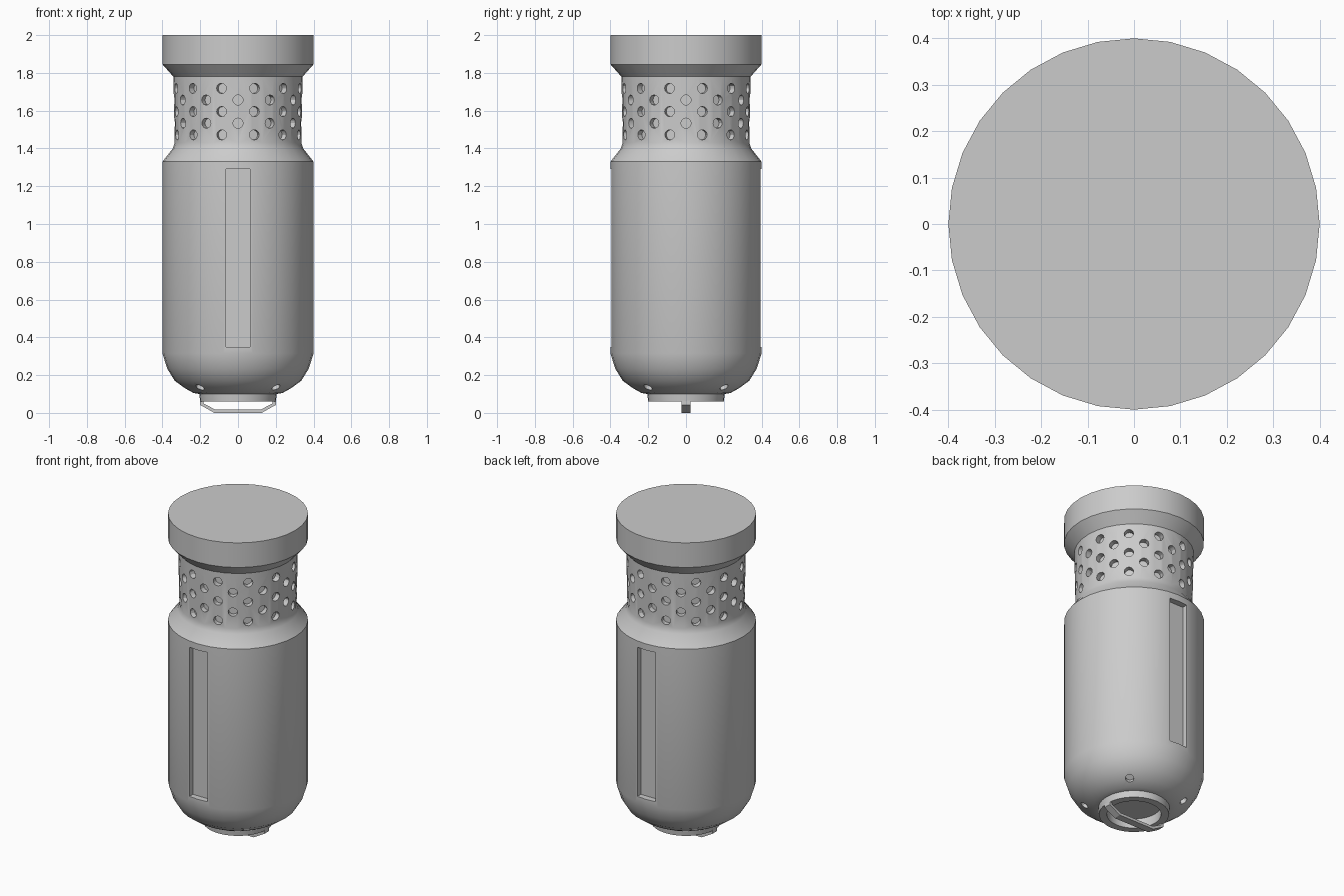
import bpy, bmesh, math
from mathutils import Matrix, Vector

if "Cube" in bpy.data.objects:
    bpy.data.objects.remove(bpy.data.objects["Cube"])

SIDES = 32


def finish(name, bm):
    bmesh.ops.recalc_face_normals(bm, faces=bm.faces)
    me = bpy.data.meshes.new(name)
    bm.to_mesh(me)
    bm.free()
    ob = bpy.data.objects.new(name, me)
    bpy.context.collection.objects.link(ob)
    return ob


def lathe(name, profile):
    """Revolve (radius, z) points; both ends are closed with a cap."""
    bm = bmesh.new()
    rings = [[bm.verts.new((r * math.cos(2 * math.pi * i / SIDES),
                            r * math.sin(2 * math.pi * i / SIDES), z))
              for i in range(SIDES)] for r, z in profile]
    for a, b in zip(rings, rings[1:]):
        for i in range(SIDES):
            j = (i + 1) % SIDES
            bm.faces.new((a[i], a[j], b[j], b[i]))
    bm.faces.new(rings[0])
    bm.faces.new(rings[-1])
    return finish(name, bm)


def add_hole(bm, angle, radius, z, size, depth, tilt=0.0):
    """Round plug centred on the surface, pointing outwards and tilted down."""
    out = Vector((math.sin(angle) * math.cos(tilt), -math.cos(angle) * math.cos(tilt), -math.sin(tilt)))
    pos = Vector((radius * math.sin(angle), -radius * math.cos(angle), z))
    m = Matrix.Translation(pos) @ out.to_track_quat('Z', 'Y').to_matrix().to_4x4()
    bmesh.ops.create_cone(bm, cap_ends=True, segments=12, radius1=size,
                          radius2=size, depth=2 * depth, matrix=m)


# Bottle body with recessed base, rounded bottom, neck and cap
body = lathe("bottle_body", [
    (0.155, 0.12), (0.155, 0.06), (0.20, 0.06), (0.205, 0.10), (0.235, 0.105),
    (0.28, 0.13), (0.335, 0.17), (0.375, 0.235), (0.40, 0.315), (0.40, 1.33),
    (0.345, 1.40), (0.335, 1.43), (0.342, 1.78), (0.40, 1.845), (0.40, 2.0)])

# Cutter: staggered neck holes, drain holes and the two long windows
bm = bmesh.new()
for row in range(5):
    for k in range(12):
        offset = 0.5 if row % 2 == 0 else 0.0
        add_hole(bm, math.radians(30 * (k + offset)), 0.338, 1.472 + row * 0.0615, 0.027, 0.035)
for k in range(4):
    add_hole(bm, math.radians(45 + 90 * k), 0.285, 0.134, 0.024, 0.03, math.radians(55))
for side in (-1, 1):
    m = Matrix.Translation((0, side * 0.405, 0.82)) @ Matrix.Diagonal((0.125, 0.09, 0.94, 1))
    bmesh.ops.create_cube(bm, size=1, matrix=m)
cutter = finish("recess_cutter", bm)
cutter.hide_render = True

mod = body.modifiers.new("recesses", 'BOOLEAN')
mod.operation = 'DIFFERENCE'
mod.solver = 'EXACT'
mod.object = cutter
bpy.context.view_layer.objects.active = body
body.select_set(True)
bpy.ops.object.modifier_apply(modifier=mod.name)
bpy.data.objects.remove(cutter)
bpy.ops.object.shade_smooth_by_angle(angle=math.radians(30))
body.select_set(False)

# Hanging loop under the base
outer = [(-0.20, 0.065), (-0.20, 0.042), (-0.125, 0.0), (0.125, 0.0), (0.20, 0.042), (0.20, 0.065)]
inner = [(-0.182, 0.065), (-0.182, 0.05), (-0.12, 0.017), (0.12, 0.017), (0.182, 0.05), (0.182, 0.065)]
bm = bmesh.new()
sections = []
for (ox, oz), (ix, iz) in zip(outer, inner):
    sections.append([bm.verts.new(p) for p in (
        (ox, -0.023, oz), (ox, 0.023, oz), (ix, 0.023, iz), (ix, -0.023, iz))])
for a, b in zip(sections, sections[1:]):
    for i in range(4):
        j = (i + 1) % 4
        bm.faces.new((a[i], a[j], b[j], b[i]))
bm.faces.new(sections[0])
bm.faces.new(sections[-1])
finish("base_loop", bm)
